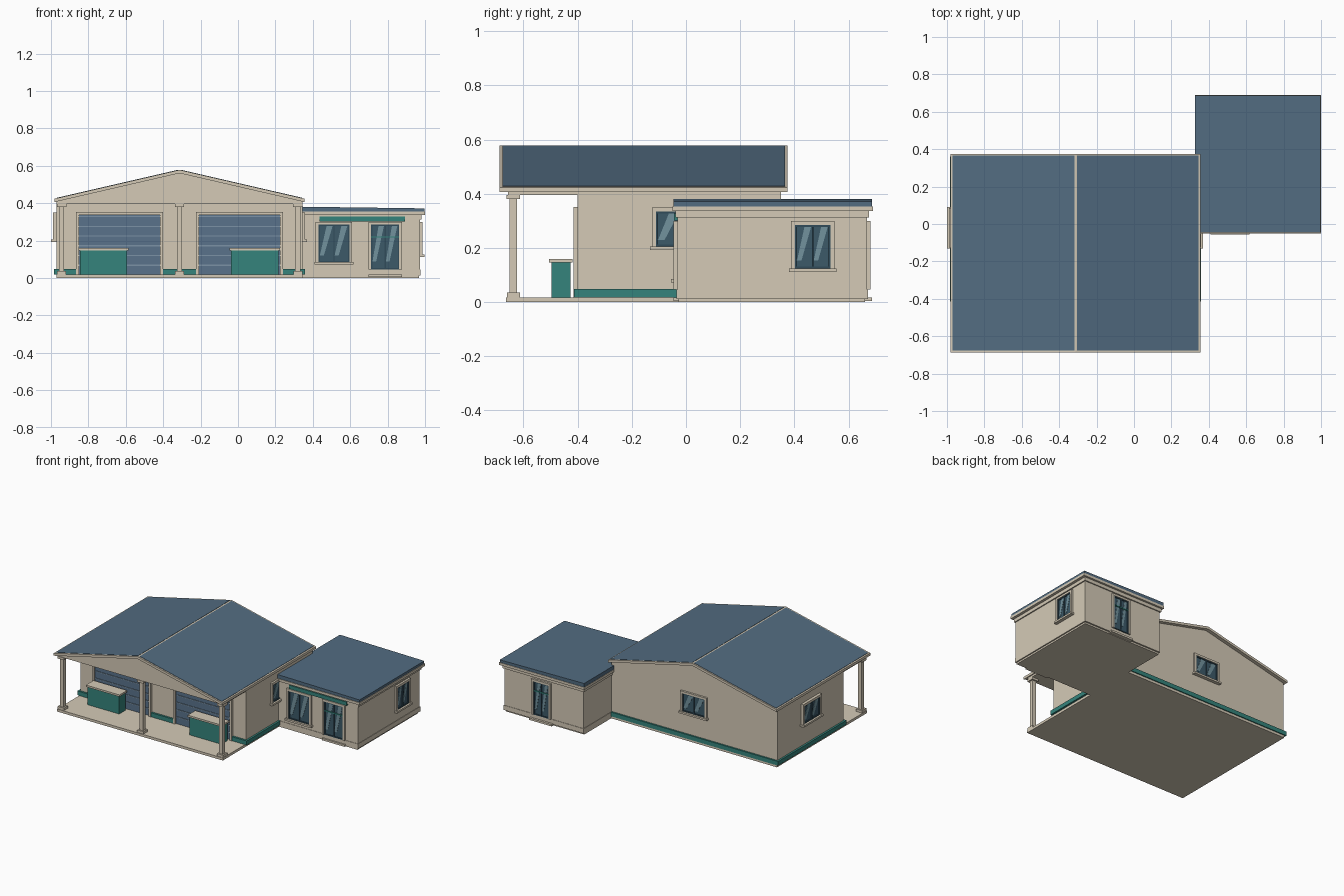
import bpy, bmesh
from math import radians
from mathutils import Matrix, Vector

if "Cube" in bpy.data.objects:
    bpy.data.objects.remove(bpy.data.objects["Cube"])


def material(name, rgb):
    m = bpy.data.materials.new(name)
    m.diffuse_color = (*rgb, 1)
    m.use_nodes = True
    m.node_tree.nodes["Principled BSDF"].inputs["Base Color"].default_value = m.diffuse_color
    return m


BEIGE = material("plaster", (0.66, 0.59, 0.47))
BLUE = material("roof_blue", (0.085, 0.15, 0.22))
DOOR = material("shutter_blue", (0.10, 0.17, 0.26))
RIB = material("shutter_rib", (0.20, 0.29, 0.38))
TEAL = material("teal", (0.035, 0.23, 0.20))
FRAME = material("dark_frame", (0.03, 0.07, 0.10))
GLASS = material("glass", (0.045, 0.10, 0.14))
SHINE = material("glass_shine", (0.17, 0.29, 0.34))
I = Matrix.Identity(4)


def finish(name, bm, mat, mx=I):
    bmesh.ops.recalc_face_normals(bm, faces=bm.faces)
    me = bpy.data.meshes.new(name)
    bm.to_mesh(me)
    bm.free()
    me.materials.append(mat)
    ob = bpy.data.objects.new(name, me)
    ob.matrix_world = mx
    bpy.context.collection.objects.link(ob)
    return ob


# one object made of axis-aligned boxes (x0, x1, y0, y1, z0, z1)
def boxes(name, mat, *items, mx=I):
    bm = bmesh.new()
    for x0, x1, y0, y1, z0, z1 in items:
        t = Matrix.Translation(((x0 + x1) / 2, (y0 + y1) / 2, (z0 + z1) / 2))
        s = Matrix.Diagonal((x1 - x0, y1 - y0, z1 - z0, 1))
        bmesh.ops.create_cube(bm, size=1, matrix=t @ s)
    return finish(name, bm, mat, mx)


# xz outlines extruded from y0 to y1
def prisms(name, mat, outlines, y0, y1, mx=I):
    bm = bmesh.new()
    for pts in outlines:
        f = bm.faces.new([bm.verts.new((x, y0, z)) for x, z in pts])
        r = bmesh.ops.extrude_face_region(bm, geom=[f])
        vs = [v for v in r["geom"] if isinstance(v, bmesh.types.BMVert)]
        bmesh.ops.translate(bm, verts=vs, vec=(0, y1 - y0, 0))
    return finish(name, bm, mat, mx)


# glazed opening on a wall; local -y points out of the wall
def opening(name, x, y, turn, w, z0, z1, sill=True, transom=None):
    mx = Matrix.Translation((x, y, 0)) @ Matrix.Rotation(radians(turn), 4, 'Z')
    h, b = w / 2, 0.015
    trim = [(-h - b, -h, -0.014, 0.01, z0, z1 + b), (h, h + b, -0.014, 0.01, z0, z1 + b),
            (-h, h, -0.014, 0.01, z1, z1 + b)]
    if sill:
        trim.append((-h - 0.022, h + 0.022, -0.024, 0.01, z0 - 0.013, z0))
    boxes(name + "_trim", BEIGE, *trim, mx=mx)
    boxes(name + "_glass", GLASS, (-h, h, -0.004, 0.01, z0, z1), mx=mx)
    c = 0.007
    bars = [(-h, -h + c, -0.01, 0, z0, z1), (h - c, h, -0.01, 0, z0, z1),
            (-c / 2, c / 2, -0.01, 0, z0, z1),
            (-h, h, -0.0095, 0, z0, z0 + c), (-h, h, -0.0095, 0, z1 - c, z1)]
    boxes(name + "_bars", FRAME, *bars, mx=mx)
    if transom:
        boxes(name + "_transom", TEAL, (-h, h, -0.011, 0, transom, transom + 0.008), mx=mx)
    # diagonal light streaks in each pane
    streaks, p, t = [], h - 1.5 * c, z1 - z0 - 2 * c
    for s in (-h + c, c / 2):
        streaks.append([(s, z0 + c + t * 0.15), (s + p * 0.3, z0 + c + t * 0.15),
                        (s + p * 0.95, z1 - c), (s + p * 0.5, z1 - c)])
    prisms(name + "_shine", SHINE, streaks, -0.006, -0.003, mx)


# ---- main hall ----
L, R, MID = -0.97, 0.345, -0.3125
boxes("main_slab", BEIGE, (L, R, -0.665, 0.355, 0, 0.018))
boxes("main_walls", BEIGE, (L, R, -0.40, 0.35, 0.018, 0.41))
prisms("main_gable", BEIGE, [[(L, 0.395), (R, 0.395), (R, 0.415), (MID, 0.566), (L, 0.415)]], -0.658, 0.35)

# gabled roof body, blue slopes and ridge strip
EL, ER, EZ, PZ = -0.98, 0.355, 0.424, 0.578
prisms("main_roof", BEIGE, [[(EL, EZ - 0.018), (MID, PZ - 0.018), (ER, EZ - 0.018),
                             (ER, EZ), (MID, PZ), (EL, EZ)]], -0.688, 0.375)
slopes = []
for e in (EL, ER):
    a, b = Vector((e, EZ)), Vector((MID, PZ))
    p, q = a.lerp(b, 0.015), a.lerp(b, 0.99)
    slopes.append([(p.x, p.y - 0.004), (q.x, q.y - 0.004), (q.x, q.y + 0.002), (p.x, p.y + 0.002)])
prisms("roof_slopes", BLUE, slopes, -0.677, 0.365)

# teal plinth band, broken at the two shutter doors
DOORS = [(-0.85, -0.417), (-0.208, 0.225)]
zb = (0.018, 0.048)
boxes("plinth_band", TEAL, (L - 0.014, L, -0.414, 0.362, *zb), (R, R + 0.014, -0.414, 0.362, *zb),
      (L, R, 0.35, 0.362, *zb), (L, DOORS[0][0] - 0.015, -0.414, -0.40, *zb),
      (DOORS[0][1] + 0.015, DOORS[1][0] - 0.015, -0.414, -0.40, *zb),
      (DOORS[1][1] + 0.015, R, -0.414, -0.40, *zb))

# roll-up shutter doors with ribs and frames
for side, (a, b) in zip(("left", "right"), DOORS):
    boxes(f"shutter_{side}", DOOR, (a, b, -0.405, -0.39, 0.018, 0.337))
    boxes(f"shutter_ribs_{side}", RIB,
          *[(a, b, -0.409, -0.40, 0.065 + i * 0.052, 0.071 + i * 0.052) for i in range(6)])
    boxes(f"shutter_frame_{side}", BEIGE, (a - 0.016, a, -0.416, -0.39, 0.018, 0.352),
          (b, b + 0.016, -0.416, -0.39, 0.018, 0.352), (a, b, -0.416, -0.39, 0.337, 0.352))

# porch columns with stepped base and capital
for i, x in enumerate((-0.943, MID, 0.32)):
    y = -0.637
    boxes(f"porch_column_{i + 1}", BEIGE,
          *[(x - r, x + r, y - r, y + r, z0, z1) for r, z0, z1 in
            ((0.024, 0.018, 0.036), (0.014, 0.036, 0.38), (0.025, 0.38, 0.396))])

# service counters
for side, a, b in (("left", -0.845, -0.594), ("right", -0.037, 0.216)):
    boxes(f"counter_{side}", TEAL, (a, b, -0.497, -0.427, 0.018, 0.147))
    boxes(f"counter_top_{side}", BEIGE, (a - 0.008, b + 0.008, -0.505, -0.419, 0.147, 0.160))

opening("main_window_right", R, -0.02, 90, 0.18, 0.205, 0.335)
opening("main_window_left", L - 0.006, -0.02, -90, 0.18, 0.205, 0.335)
opening("main_window_back", MID, 0.35, 180, 0.18, 0.205, 0.335)

# ---- annex ----
AL, AR, AF, AB = 0.345, 0.973, -0.032, 0.668
boxes("annex_slab", BEIGE, (AL, AR - 0.006, AF + 0.004, AB - 0.008, 0, 0.012))
boxes("annex_walls", BEIGE, (AL, AR, AF, AB, 0.012, 0.34))
boxes("annex_plinth", BEIGE, (AL - 0.003, AR + 0.003, AF - 0.003, AB + 0.003, 0.012, 0.046))
boxes("annex_cornice", BEIGE, (AL - 0.008, AR + 0.008, AF - 0.006, AB + 0.008, 0.312, 0.336),
      (AL - 0.02, 1.0, -0.05, 0.69, 0.336, 0.354))
prisms("annex_roof", BLUE, [[(0.327, 0.354), (0.996, 0.354), (0.996, 0.372), (0.327, 0.381)]], -0.046, 0.687)
boxes("fascia_board", TEAL, (0.436, 0.893, -0.044, -0.03, 0.302, 0.328))

opening("annex_window_front", 0.513, AF, 0, 0.165, 0.085, 0.285)
opening("annex_window_right", AR, 0.468, 90, 0.13, 0.125, 0.285)
opening("annex_door_front", 0.787, AF, 0, 0.15, 0.046, 0.285, False, 0.215)
opening("annex_door_back", 0.675, AB, 180, 0.12, 0.046, 0.285, False, 0.215)
boxes("door_steps", BEIGE, (0.697, 0.877, -0.046, -0.02, 0.004, 0.018),
      (0.585, 0.765, 0.66, 0.687, 0.004, 0.018))
